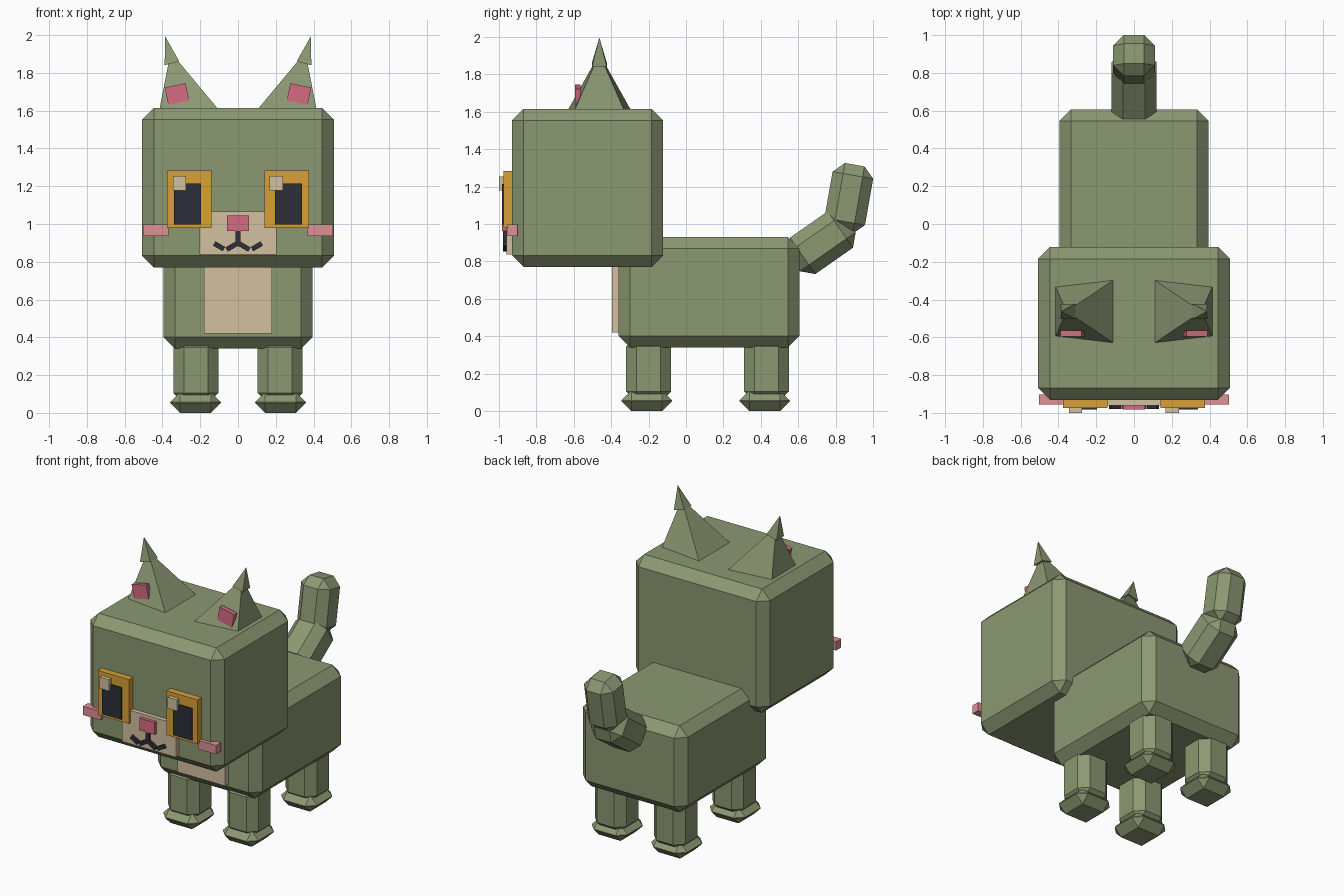
import bpy, bmesh, math
from mathutils import Matrix

if "Cube" in bpy.data.objects:
    bpy.data.objects.remove(bpy.data.objects["Cube"])


def material(name, rgb):
    m = bpy.data.materials.new(name)
    lin = [(c / 255 / 12.92) if c < 11 else ((c / 255 + 0.055) / 1.055) ** 2.4 for c in rgb]
    m.diffuse_color = (*lin, 1)
    m.use_nodes = True
    m.node_tree.nodes["Principled BSDF"].inputs["Base Color"].default_value = m.diffuse_color
    return m


GREEN = material("sage_green", (139, 152, 114))
AMBER = material("amber", (216, 160, 53))
CREAM = material("cream", (212, 193, 160))
DARK = material("dark_navy", (46, 46, 60))
PINK = material("rose_pink", (213, 107, 131))
BLUSH = material("blush_pink", (222, 145, 149))


def finish(name, bm, mat, loc, rot):
    bmesh.ops.recalc_face_normals(bm, faces=bm.faces)
    me = bpy.data.meshes.new(name)
    bm.to_mesh(me)
    bm.free()
    me.materials.append(mat)
    ob = bpy.data.objects.new(name, me)
    ob.location = loc
    ob.rotation_euler = [math.radians(a) for a in rot]
    bpy.context.collection.objects.link(ob)
    return ob


def box(name, mat, loc, size, bevel=0.0, rot=(0, 0, 0)):
    """Box with an optional single-step chamfer on all edges."""
    bm = bmesh.new()
    bmesh.ops.create_cube(bm, size=1)
    bmesh.ops.scale(bm, vec=size, verts=bm.verts)
    if bevel:
        bmesh.ops.bevel(bm, geom=bm.edges[:], offset=bevel, segments=1,
                        profile=0.5, affect='EDGES', clamp_overlap=True)
    return finish(name, bm, mat, loc, rot)


def span(name, mat, x, y, z, bevel=0.0):
    """Box given by its (min, max) on each axis."""
    return box(name, mat, [(a + b) / 2 for a, b in (x, y, z)],
               [b - a for a, b in (x, y, z)], bevel)


def pyramid(name, mat, loc, half, height, rot):
    """Square pyramid with sides along the axes, centred at mid height."""
    bm = bmesh.new()
    bmesh.ops.create_cone(bm, cap_ends=True, segments=4, radius1=half * math.sqrt(2),
                          radius2=0, depth=height, matrix=Matrix.Rotation(math.pi / 4, 4, 'Z'))
    return finish(name, bm, mat, loc, rot)


# head and body
span("head", GREEN, (-0.507, 0.507), (-0.93, -0.122), (0.77, 1.615), 0.062)
span("body", GREEN, (-0.395, 0.395), (-0.36, 0.607), (0.34, 0.93), 0.062)
span("chest_patch", CREAM, (-0.18, 0.18), (-0.395, -0.34), (0.42, 0.80))

# tail, two chamfered segments
box("tail_base", GREEN, (0, 0.724, 0.90), (0.237, 0.237, 0.365), 0.06, (-55, 0, 0))
box("tail_tip", GREEN, (0, 0.87, 1.137), (0.22, 0.22, 0.365), 0.057, (-10, 0, 0))

# muzzle, nose and mouth
span("muzzle", CREAM, (-0.205, 0.205), (-0.96, -0.92), (0.838, 1.066))
span("nose", PINK, (-0.058, 0.058), (-0.982, -0.94), (0.962, 1.045))
span("mouth_centre", DARK, (-0.013, 0.013), (-0.979, -0.95), (0.885, 0.965))

# highlights sit on the same side of both eyes
for label, x in (("left", -0.31), ("right", 0.203)):
    span(f"{label}_eye_highlight", CREAM, (x - 0.035, x + 0.035), (-1.0, -0.97), (1.178, 1.255))

# mirrored parts
for label, s in (("left", -1), ("right", 1)):
    tilt = (0, 14.4 * s, 0)
    # ears
    pyramid(f"{label}_ear", GREEN, (0.312 * s, -0.463, 1.736), 0.171, 0.36, tilt)
    pyramid(f"{label}_ear_tuft", GREEN, (0.368 * s, -0.463, 1.923), 0.04, 0.15, tilt)
    box(f"{label}_inner_ear", PINK, (0.323 * s, -0.579, 1.688), (0.113, 0.03, 0.094), 0,
        (0, 12 * s, 0))
    # eyes
    box(f"{label}_eye", AMBER, (0.259 * s, -0.944, 1.131), (0.235, 0.06, 0.302))
    box(f"{label}_pupil", DARK, (0.267 * s, -0.962, 1.106), (0.143, 0.04, 0.218))
    # cheeks and mouth curve
    box(f"{label}_cheek", BLUSH, (0.435 * s, -0.928, 0.967), (0.136, 0.054, 0.06))
    box(f"{label}_mouth_inner", DARK, (0.03 * s, -0.964, 0.882), (0.07, 0.03, 0.026), 0,
        (0, 30 * s, 0))
    box(f"{label}_mouth_outer", DARK, (0.1 * s, -0.964, 0.882), (0.06, 0.03, 0.026), 0,
        (0, -30 * s, 0))
    # legs and paws
    for part, y in (("front", -0.2), ("back", 0.43)):
        box(f"{label}_{part}_leg", GREEN, (0.223 * s, y, 0.225), (0.237, 0.24, 0.35), 0.055)
        box(f"{label}_{part}_paw", GREEN, (0.225 * s, y - 0.01, 0.055), (0.27, 0.27, 0.11), 0.053)
